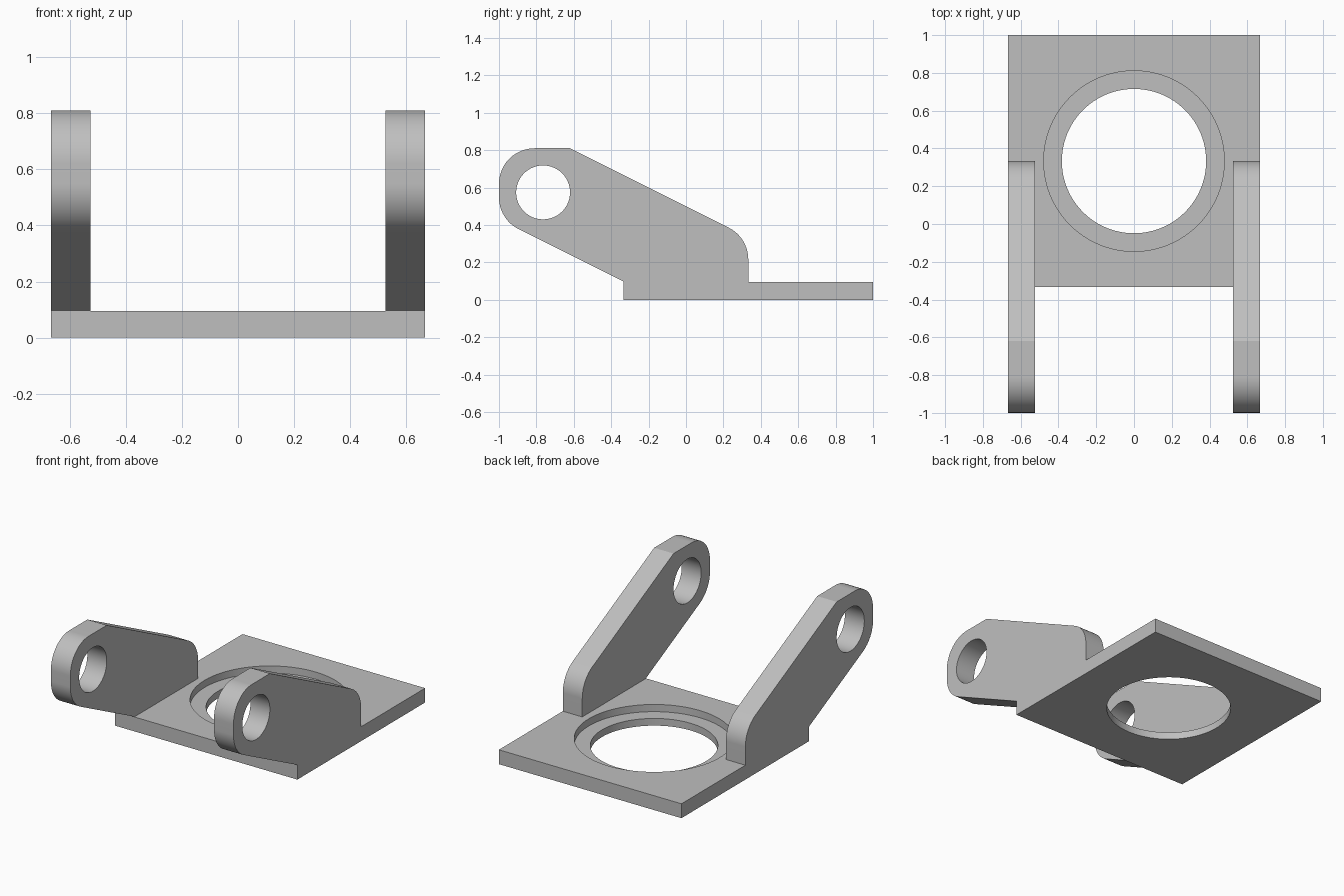
import bpy
import bmesh
import math
from mathutils import Vector, Matrix

cube = bpy.data.objects.get("Cube")
if cube:
    bpy.data.objects.remove(cube, do_unlink=True)

HALF_W, ARM_T, PLATE_T = 0.667, 0.142, 0.095
RING_Y = 0.333
FILLET = 0.19

grey = bpy.data.materials.new("plain grey")
grey.use_nodes = True
colour = (0.52, 0.52, 0.52, 1)
grey.diffuse_color = colour
grey.node_tree.nodes["Principled BSDF"].inputs["Base Color"].default_value = colour


def to_object(name, bm):
    bmesh.ops.recalc_face_normals(bm, faces=bm.faces)
    mesh = bpy.data.meshes.new(name)
    bm.to_mesh(mesh)
    bm.free()
    mesh.materials.append(grey)
    obj = bpy.data.objects.new(name, mesh)
    bpy.context.collection.objects.link(obj)
    return obj


def prism(name, outline, x0, x1):
    """Extrude a (y, z) outline along x."""
    bm = bmesh.new()
    face = bm.faces.new([bm.verts.new((x0, y, z)) for y, z in outline])
    ext = bmesh.ops.extrude_face_region(bm, geom=[face])
    verts = [g for g in ext["geom"] if isinstance(g, bmesh.types.BMVert)]
    bmesh.ops.translate(bm, verts=verts, vec=(x1 - x0, 0, 0))
    return to_object(name, bm)


def cylinder(name, centre, radius, depth, axis="Z"):
    turn = Matrix.Rotation(math.pi / 2, 4, "Y") if axis == "X" else Matrix()
    bm = bmesh.new()
    bmesh.ops.create_cone(bm, cap_ends=True, segments=96, radius1=radius,
                          radius2=radius, depth=depth,
                          matrix=Matrix.Translation(centre) @ turn)
    return to_object(name, bm)


def rounded(corners, steps=12):
    """Outline with an arc of the given radius at each (y, z, radius) corner."""
    points = []
    for i, (y, z, r) in enumerate(corners):
        p = Vector((y, z))
        if r == 0:
            points.append(p)
            continue
        a = (Vector(corners[i - 1][:2]) - p).normalized()
        b = (Vector(corners[(i + 1) % len(corners)][:2]) - p).normalized()
        half = a.angle(b) / 2
        centre = p + (a + b).normalized() * r / math.sin(half)
        start = p + a * r / math.tan(half) - centre
        end = p + b * r / math.tan(half) - centre
        sweep = math.pi - 2 * half
        for k in range(steps + 1):
            t = k / steps
            points.append(centre + (start * math.sin((1 - t) * sweep)
                                    + end * math.sin(t * sweep)) / math.sin(sweep))
    return points


def combine(target, tool, operation):
    mod = target.modifiers.new(operation.title(), "BOOLEAN")
    mod.operation, mod.solver, mod.object = operation, "EXACT", tool
    bpy.context.view_layer.objects.active = target
    bpy.ops.object.modifier_apply(modifier=mod.name)
    bpy.data.objects.remove(tool, do_unlink=True)


# Flat base plate
bracket = prism("hinge_bracket", [(-0.333, 0), (1, 0), (1, PLATE_T), (-0.333, PLATE_T)],
                -HALF_W, HALF_W)

# Pair of leaning arms, flush with the plate's sides
arm_outline = rounded([(-0.333, 0, 0), (0.333, 0, 0), (0.333, 0.333, FILLET),
                       (-0.62, 0.81, 0), (-1, 0.81, FILLET),
                       (-1, 0.43, FILLET), (-0.333, 0.097, 0)])
for side, x0 in (("left", HALF_W - ARM_T), ("right", -HALF_W)):
    combine(bracket, prism(side + "_arm", arm_outline, x0, x0 + ARM_T), "UNION")

# Pivot hole through both arms, then the stepped round opening in the plate
combine(bracket, cylinder("pivot_cutter", (0, -0.764, 0.574), 0.144, 2, "X"), "DIFFERENCE")
combine(bracket, cylinder("opening_cutter", (0, RING_Y, 0), 0.382, 0.5), "DIFFERENCE")
combine(bracket, cylinder("recess_cutter", (0, RING_Y, PLATE_T), 0.478, PLATE_T), "DIFFERENCE")

# Smooth curves, crisp edges, flat faces kept flat
bpy.ops.object.select_all(action="DESELECT")
bracket.select_set(True)
bpy.context.view_layer.objects.active = bracket
bpy.ops.object.shade_smooth_by_angle(angle=math.radians(25))
weighted = bracket.modifiers.new("Flat faces", "WEIGHTED_NORMAL")
weighted.keep_sharp = True
